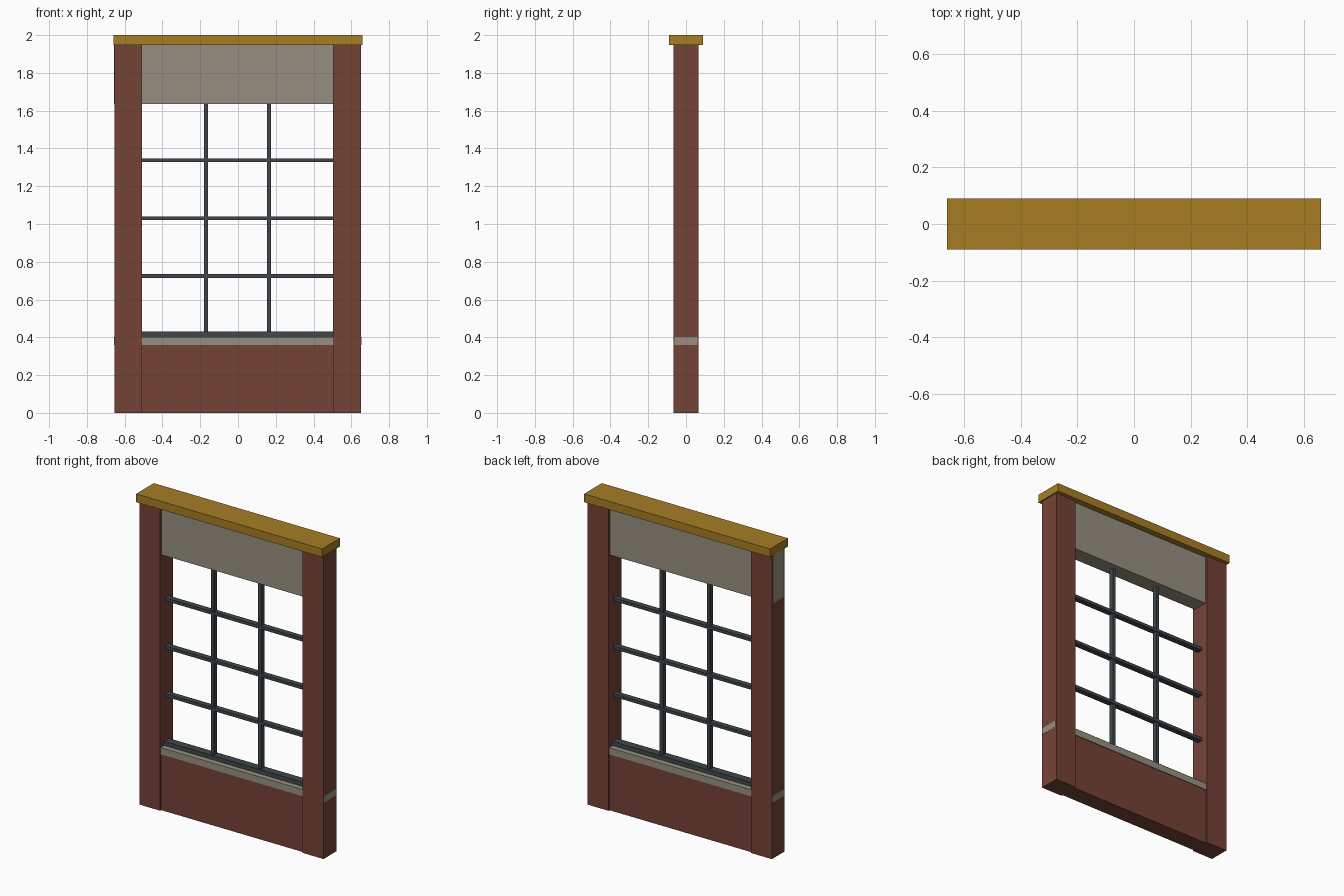
import bpy

cube = bpy.data.objects.get("Cube")
if cube:
    bpy.data.objects.remove(cube, do_unlink=True)


def make_material(name, rgb):
    mat = bpy.data.materials.new(name)
    mat.use_nodes = True
    color = (*rgb, 1.0)
    mat.diffuse_color = color
    mat.node_tree.nodes["Principled BSDF"].inputs["Base Color"].default_value = color
    return mat


BRICK = make_material("red_brown_brick", (0.175, 0.055, 0.037))
STONE = make_material("warm_grey_stone", (0.31, 0.28, 0.22))
METAL = make_material("dark_grey_metal", (0.05, 0.062, 0.07))
OCHRE = make_material("ochre_trim", (0.385, 0.205, 0.018))


def box(name, mat, x, half_depth, z):
    """Box spanning the x and z ranges, centred on y = 0."""
    bpy.ops.mesh.primitive_cube_add(size=1)
    obj = bpy.context.object
    obj.name = name
    obj.location = (sum(x) / 2, 0, sum(z) / 2)
    obj.scale = (x[1] - x[0], 2 * half_depth, z[1] - z[0])
    bpy.ops.object.transform_apply(location=True, rotation=False, scale=True)
    obj.data.materials.append(mat)
    return obj


LEFT, RIGHT = 0.503, -0.507      # inner faces of the piers
OUT_LEFT, OUT_RIGHT = 0.652, -0.655
SKIN = 0.001                     # keeps flush stone ends visible

# Brick piers and the wall under the window
box("left_pier", BRICK, (LEFT, OUT_LEFT), 0.065, (0, 1.95))
box("right_pier", BRICK, (OUT_RIGHT, RIGHT), 0.065, (0, 1.95))
box("lower_wall", BRICK, (RIGHT, LEFT), 0.055, (0, 0.36))

# Stone sill and lintel running through the piers
box("sill", STONE, (OUT_RIGHT - SKIN, OUT_LEFT + SKIN), 0.06, (0.36, 0.403))
box("lintel", STONE, (OUT_RIGHT - SKIN, OUT_LEFT - SKIN), 0.05, (1.635, 1.95))

# Top trim
box("top_trim", OCHRE, (-0.66, 0.66), 0.09, (1.947, 2.0))

# Window bars
box("bottom_rail", METAL, (RIGHT, LEFT), 0.025, (0.403, 0.43))
for i, z in enumerate((0.724, 1.03, 1.338)):
    box(f"crossbar_{i + 1}", METAL, (RIGHT, LEFT), 0.018, (z - 0.01, z + 0.01))
for side, x in (("left", 0.165), ("right", -0.17)):
    box(f"{side}_upright_bar", METAL, (x - 0.011, x + 0.011), 0.015, (0.42, 1.64))
